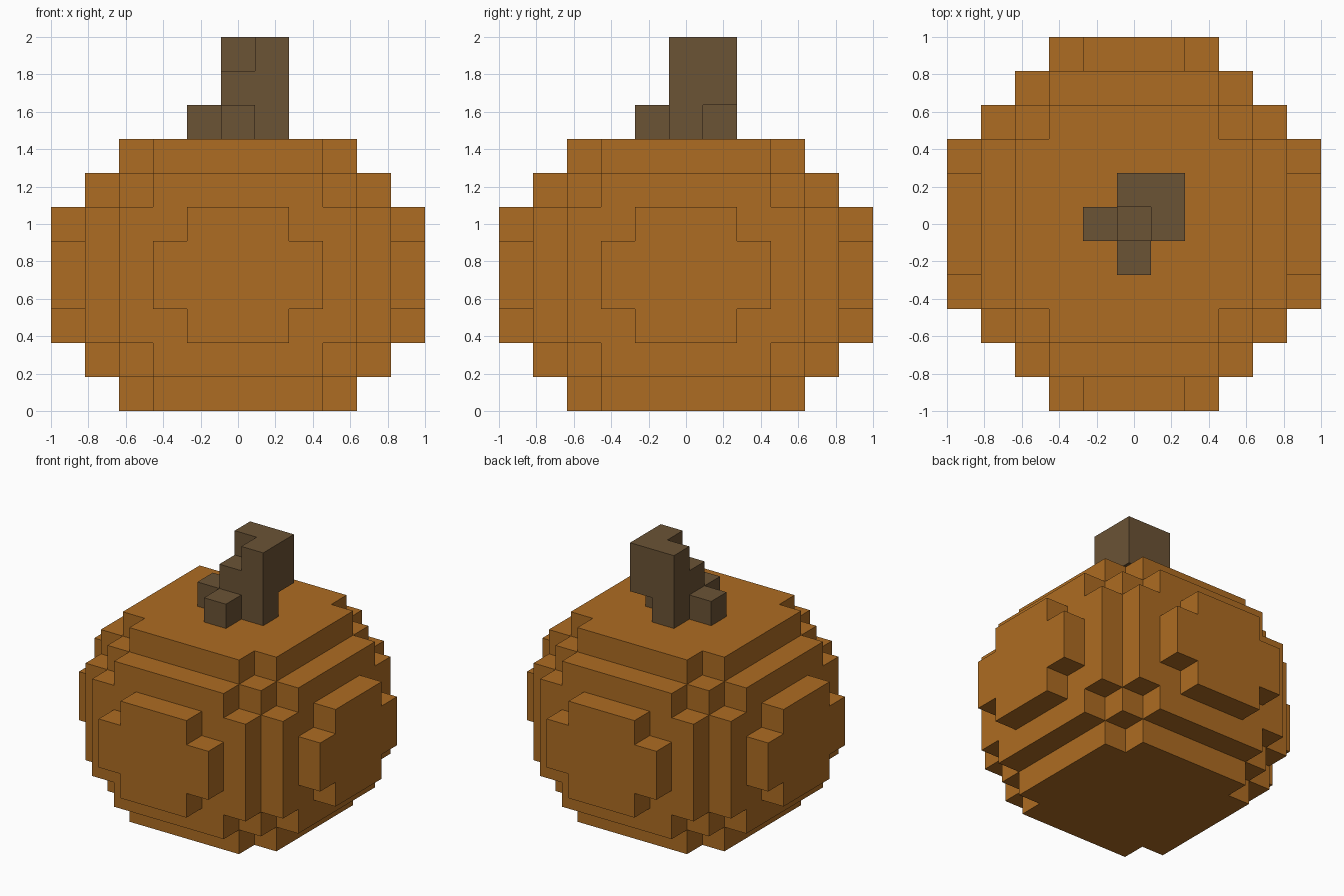
import bpy
import bmesh
from mathutils import Vector

U = 2 / 11  # edge length of one block

cube = bpy.data.objects.get("Cube")
if cube:
    bpy.data.objects.remove(cube, do_unlink=True)


def make_material(name, rgb):
    mat = bpy.data.materials.new(name)
    mat.use_nodes = True
    color = (*rgb, 1)
    mat.diffuse_color = color
    bsdf = next(n for n in mat.node_tree.nodes if n.type == 'BSDF_PRINCIPLED')
    bsdf.inputs["Base Color"].default_value = color
    bsdf.inputs["Roughness"].default_value = 0.9
    return mat


def build_blocks(name, cells, mat):
    """Outer skin of a set of unit blocks, with flat areas merged."""
    bm = bmesh.new()
    verts = {}

    def vert(corner):
        key = tuple(round(c * 2) for c in corner)
        if key not in verts:
            verts[key] = bm.verts.new(corner * U)
        return verts[key]

    for cell in cells:
        center = Vector(cell) + Vector((0, 0, 0.5))
        for axis in range(3):
            for sign in (-1, 1):
                n = Vector((0, 0, 0))
                n[axis] = sign
                if tuple(int(c + d) for c, d in zip(cell, n)) in cells:
                    continue
                a = Vector((0, 0, 0))
                a[(axis + 1) % 3] = 1
                b = n.cross(a)
                bm.faces.new([vert(center + (n + s * a + t * b) / 2)
                              for s, t in ((-1, -1), (1, -1), (1, 1), (-1, 1))])
    bmesh.ops.dissolve_limit(bm, angle_limit=0.01, verts=bm.verts, edges=bm.edges)
    mesh = bpy.data.meshes.new(name)
    bm.to_mesh(mesh)
    bm.free()
    mesh.materials.append(mat)
    obj = bpy.data.objects.new(name, mesh)
    bpy.context.collection.objects.link(obj)
    return obj


def box(x, y, z):
    """Inclusive ranges of block positions."""
    return {(i, j, k) for i in range(x[0], x[1] + 1)
            for j in range(y[0], y[1] + 1) for k in range(z[0], z[1] + 1)}


orange = make_material("pumpkin orange", (0.423, 0.150, 0.016))
brown = make_material("stem brown", (0.147, 0.0865, 0.0356))

# Stepped round body: (reach one way, reach across, layers trimmed top and bottom)
body = box((-3, 3), (-3, 3), (1, 6))
for reach, across, trim in ((3, 2, 0), (4, 2, 1), (4, 3, 2), (5, 1, 2), (5, 2, 3)):
    long, short, layers = (-reach, reach), (-across, across), (trim, 7 - trim)
    body |= box(long, short, layers) | box(short, long, layers)
build_blocks("pumpkin_body", body, orange)

# Crooked stem: root cross, then a column leaning to the back left
stem = box((-1, 1), (0, 0), (8, 8)) | box((0, 0), (-1, 1), (8, 8))
stem |= box((0, 1), (0, 1), (9, 10))
stem.discard((0, 0, 10))
build_blocks("stem", stem, brown)
